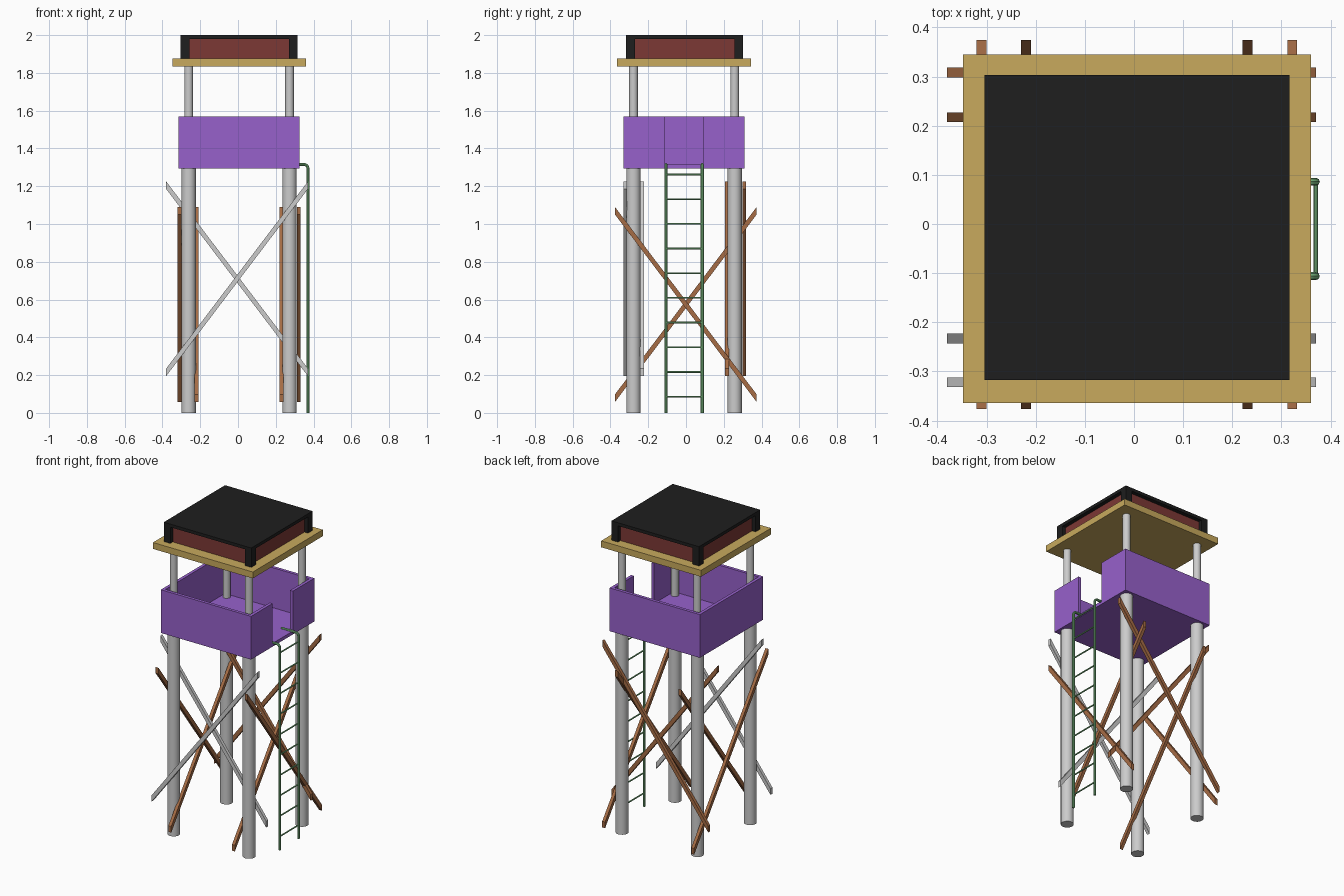
import bpy, bmesh, math
from mathutils import Vector

if "Cube" in bpy.data.objects:
    bpy.data.objects.remove(bpy.data.objects["Cube"])

CX, CY = 0.006, -0.01          # tower axis


def mat(name, rgb):
    m = bpy.data.materials.new(name)
    m.diffuse_color = (*rgb, 1)
    m.use_nodes = True
    m.node_tree.nodes["Principled BSDF"].inputs["Base Color"].default_value = m.diffuse_color
    return m


PURPLE = mat("purple_paint", (0.31, 0.12, 0.6))
YELLOW = mat("yellow_wood", (0.58, 0.40, 0.11))
BLACK = mat("black_roofing", (0.013, 0.013, 0.013))
RED = mat("red_panel", (0.2, 0.04, 0.035))
BROWN = mat("brown_wood", (0.38, 0.15, 0.06))
GREEN = mat("green_metal", (0.2, 0.5, 0.22))


def finish(name, bm, material=None):
    bmesh.ops.recalc_face_normals(bm, faces=bm.faces)
    me = bpy.data.meshes.new(name)
    bm.to_mesh(me)
    bm.free()
    ob = bpy.data.objects.new(name, me)
    bpy.context.collection.objects.link(ob)
    if material:
        me.materials.append(material)
    return ob


def prism(name, base, offset, material=None):
    """Extrude a planar outline along an offset vector."""
    bm = bmesh.new()
    face = bm.faces.new([bm.verts.new(p) for p in base])
    ext = bmesh.ops.extrude_face_region(bm, geom=[face])
    bmesh.ops.translate(bm, vec=Vector(offset),
                        verts=[g for g in ext["geom"] if isinstance(g, bmesh.types.BMVert)])
    return finish(name, bm, material)


def box(name, x, y, z, material=None):
    base = [(x[0], y[0], z[0]), (x[1], y[0], z[0]), (x[1], y[1], z[0]), (x[0], y[1], z[0])]
    return prism(name, base, (0, 0, z[1] - z[0]), material)


def tube(name, points, radius, material=None, res=2):
    """Round bar along a path, converted to a smooth mesh."""
    cu = bpy.data.curves.new(name, "CURVE")
    cu.dimensions = "3D"
    cu.bevel_depth = radius
    cu.bevel_resolution = res
    cu.use_fill_caps = True
    sp = cu.splines.new("POLY")
    sp.points.add(len(points) - 1)
    for p, co in zip(sp.points, points):
        p.co = (*co, 1)
    ob = bpy.data.objects.new(name, cu)
    bpy.context.collection.objects.link(ob)
    if material:
        cu.materials.append(material)
    bpy.ops.object.select_all(action="DESELECT")
    ob.select_set(True)
    bpy.context.view_layer.objects.active = ob
    bpy.ops.object.convert(target="MESH")
    bpy.ops.object.shade_smooth_by_angle(angle=math.radians(40))
    return ob


# Thick lower legs and thin upper posts at the four corners
for i, sx in (("left", -1), ("right", 1)):
    for j, sy in (("front", -1), ("back", 1)):
        x, y = CX + sx * 0.267, CY + sy * 0.268
        tube(f"{j}_{i}_leg", [(x, y, 0), (x, y, 1.3)], 0.038, res=6)
        tube(f"{j}_{i}_roof_post", [(x, y, 1.3), (x, y, 1.845)], 0.023, res=6)


# Diagonal braces with plumb-cut ends; each side has an outer and an inner one
def brace(name, axis, depth, z0, z1, material=None):
    a, b = (-0.38, 0.37) if axis == "x" else (-0.376, 0.374)
    h, t = 0.02, 0.02
    outline = [(a, z0 - h), (b, z1 - h), (b, z1 + h), (a, z0 + h)]
    if axis == "x":
        prism(name, [(u, depth - t / 2, z) for u, z in outline], (0, t, 0), material)
    else:
        prism(name, [(depth - t / 2, u, z) for u, z in outline], (t, 0, 0), material)


for side, outer, inner, m in (("front", -0.322, -0.233, None), ("back", 0.308, 0.217, BROWN)):
    brace(f"{side}_outer_brace", "x", outer, 0.215, 1.205, m)
    brace(f"{side}_inner_brace", "x", inner, 1.205, 0.215, m)
for side, outer, inner in (("left", -0.31, -0.22), ("right", 0.322, 0.231)):
    brace(f"{side}_outer_brace", "y", outer, 1.07, 0.078, BROWN)
    brace(f"{side}_inner_brace", "y", inner, 0.078, 1.07, BROWN)

# Platform floor and parapet, with a gap on the right for the ladder
X0, X1, Y0, Y1 = -0.315, 0.325, -0.332, 0.309
ZB, ZF, ZT, T = 1.293, 1.314, 1.57, 0.02
box("platform_floor", (X0, X1), (Y0, Y1), (ZB, ZF), PURPLE)
box("front_wall", (X0, X1), (Y0, Y0 + T), (ZF, ZT), PURPLE)
box("back_wall", (X0, X1), (Y1 - T, Y1), (ZF, ZT), PURPLE)
box("left_wall", (X0, X0 + T), (Y0 + T, Y1 - T), (ZF, ZT), PURPLE)
box("right_wall_front", (X1 - T, X1), (Y0 + T, -0.114), (ZF, ZT), PURPLE)
box("right_wall_back", (X1 - T, X1), (0.092, Y1 - T), (ZF, ZT), PURPLE)

# Ladder: bent rails and rungs
LX, RY = 0.37, (-0.106, 0.086)
bend = [(LX - 0.02 + 0.02 * math.cos(a), 1.295 + 0.02 * math.sin(a))
        for a in (math.radians(d) for d in (0, 22.5, 45, 67.5, 90))]
for n, y in zip(("front", "back"), RY):
    path = [(LX, y, 0)] + [(x, y, z) for x, z in bend] + [(0.25, y, 1.315)]
    tube(f"ladder_{n}_rail", path, 0.008, GREEN)
for k in range(10):
    z = 0.086 + k * 0.1307
    tube(f"ladder_rung_{k + 1}", [(LX, RY[0], z), (LX, RY[1], z)], 0.0045, GREEN)

# Roof: yellow eave slab, red panels, black corner posts and top
box("roof_eave", (-0.348, 0.36), (-0.364, 0.345), (1.835, 1.876), YELLOW)
H, RCY, W = 0.31, -0.007, 0.046
box("roof_red_panels", (CX - 0.285, CX + 0.285), (RCY - 0.285, RCY + 0.285), (1.876, 1.98), RED)
box("roof_top", (CX - H, CX + H), (RCY - H, RCY + H), (1.98, 2.0), BLACK)
for sx in (-1, 1):
    for sy in (-1, 1):
        xs = sorted((CX + sx * H, CX + sx * (H - W)))
        ys = sorted((RCY + sy * H, RCY + sy * (H - W)))
        box("roof_corner_post", xs, ys, (1.876, 1.98), BLACK)
